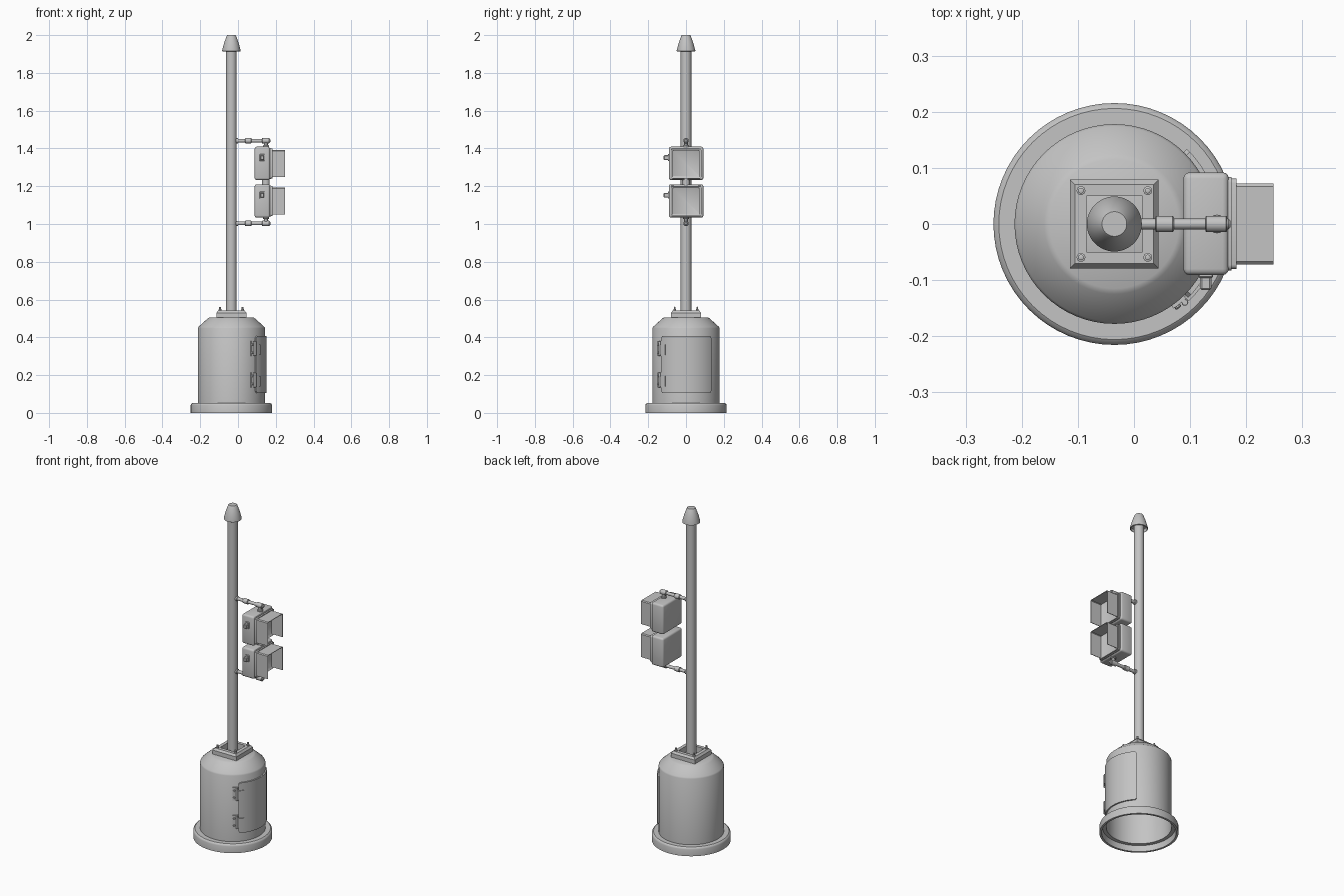
import bpy, bmesh, math
from mathutils import Matrix, Vector

if "Cube" in bpy.data.objects:
    bpy.data.objects.remove(bpy.data.objects["Cube"])

CX = -0.035          # column axis
grey = bpy.data.materials.new("painted_grey_metal")
grey.diffuse_color = (0.55, 0.55, 0.55, 1)
grey.use_nodes = True
grey.node_tree.nodes["Principled BSDF"].inputs["Base Color"].default_value = grey.diffuse_color


def finish(name, bm, angle=35):
    bmesh.ops.remove_doubles(bm, verts=bm.verts, dist=1e-5)
    bmesh.ops.recalc_face_normals(bm, faces=bm.faces)
    me = bpy.data.meshes.new(name)
    bm.to_mesh(me)
    bm.free()
    me.materials.append(grey)
    for p in me.polygons:
        p.use_smooth = True
    me.set_sharp_from_angle(angle=math.radians(angle))
    ob = bpy.data.objects.new(name, me)
    bpy.context.collection.objects.link(ob)
    return ob


def lathe(name, profile, origin=(CX, 0, 0), axis=(0, 0, 1), seg=48, turn=0.0, closed=False):
    """Revolve (radius, height) points about an axis."""
    bm = bmesh.new()
    rot = Vector((0, 0, 1)).rotation_difference(Vector(axis)).to_matrix().to_4x4()
    m = Matrix.Translation(origin) @ rot
    rings = []
    for r, h in profile:
        if r == 0:
            rings.append([bm.verts.new(m @ Vector((0, 0, h)))] * seg)
        else:
            rings.append([bm.verts.new(m @ Vector((r * math.cos(a), r * math.sin(a), h)))
                          for a in (turn + 2 * math.pi * i / seg for i in range(seg))])
    if closed:
        rings.append(rings[0])
    for a, b in zip(rings, rings[1:]):
        for i in range(seg):
            j = (i + 1) % seg
            bm.faces.new(list(dict.fromkeys((a[i], a[j], b[j], b[i]))))
    return finish(name, bm)


def rod(name, p, q, r, seg=16, bev=0.002):
    d = Vector(q) - Vector(p)
    L = d.length
    return lathe(name, [(0, 0), (r - bev, 0), (r, bev), (r, L - bev), (r - bev, L), (0, L)],
                 p, d.normalized(), seg)


def box(name, lo, hi, bev=0.0, seg=2, edges=None):
    bm = bmesh.new()
    lo, hi = Vector(lo), Vector(hi)
    bmesh.ops.create_cube(bm, size=1, matrix=Matrix.Translation((lo + hi) / 2)
                          @ Matrix.Diagonal((*(hi - lo), 1)))
    if bev:
        es = [e for e in bm.edges if edges is None or edges(e)]
        bmesh.ops.bevel(bm, geom=es, offset=bev, segments=seg, affect='EDGES', profile=0.5)
    return finish(name, bm)


def curved_plate(name, a0, a1, z0, z1, r0, r1, corner=0.0, n=24):
    """Plate wrapped on the base: outline in (angle, z), extruded radially."""
    ts = [i / n for i in range(n + 1)]
    bm = bmesh.new()
    cols = []
    for t in ts:
        a = math.radians(a0 + (a1 - a0) * t)
        d = min(t, 1 - t) * math.radians(a1 - a0) * r1
        k = corner - math.sqrt(max(0, corner**2 - (corner - d)**2)) if d < corner else 0
        cols.append([bm.verts.new((CX + r * math.cos(a), r * math.sin(a), z))
                     for r, z in ((r0, z0 + k), (r1, z0 + k), (r1, z1 - k), (r0, z1 - k))])
    for c, d in zip(cols, cols[1:]):
        for i in range(4):
            j = (i + 1) % 4
            bm.faces.new((c[i], c[j], d[j], d[i]))
    bm.faces.new(cols[0])
    bm.faces.new(cols[-1])
    return finish(name, bm)


# Pedestal base: hollow shell and skirt ring open below
lathe("pedestal_body", [(0.178, 0.045), (0.178, 0.448), (0.174, 0.456), (0.125, 0.5),
                        (0.115, 0.506), (0, 0.506)], seg=64)
lathe("base_ring", [(0.178, 0.035), (0.178, 0.052), (0.206, 0.052), (0.213, 0.047),
                    (0.2155, 0.04), (0.2155, 0), (0.203, 0), (0.199, 0.035)], seg=64, closed=True)

# Access door with two hinges
curved_plate("access_door", -45, 46, 0.105, 0.407, 0.174, 0.186, 0.01, 40)
for i, z in enumerate((0.135, 0.302)):
    curved_plate(f"hinge_leaf_{i}", -46, -36, z + 0.005, z + 0.06, 0.18, 0.191, 0, 6)
    curved_plate(f"hinge_plate_{i}", -55, -46, z, z + 0.078, 0.174, 0.184, 0, 6)
    a = math.radians(-48)
    hx, hy = CX + 0.188 * math.cos(a), 0.188 * math.sin(a)
    rod(f"hinge_barrel_{i}", (hx, hy, z), (hx, hy, z + 0.078), 0.006, 12, 0.001)
    for k, dz in enumerate((0.018, 0.06)):
        a = math.radians(-52.5)
        d = Vector((math.cos(a), math.sin(a), 0))
        p = Vector((CX, 0, z + dz)) + d * 0.18
        rod(f"hinge_screw_{i}_{k}", p, p + d * 0.009, 0.006, 10)

# Square mounting frame with four bolts
s2 = math.sqrt(2)
lathe("mounting_frame", [(r * s2, z) for r, z in ((0.079, 0.504), (0.079, 0.53), (0.07, 0.542),
      (0.05, 0.542), (0.05, 0.504))], seg=4, turn=math.pi / 4, closed=True)
for sx in (-1, 1):
    for sy in (-1, 1):
        lathe("frame_bolt", [(0.008, 0.54), (0.008, 0.548), (0.005, 0.549), (0.005, 0.56), (0, 0.562)],
              (CX + sx * 0.0595, sy * 0.0595, 0), seg=10)

# Pole and cap
rod("pole", (CX, 0, 0.505), (CX, 0, 1.95), 0.028, 40)
lathe("pole_cap", [(0.027, 1.935), (0.043, 1.93), (0.045, 1.913), (0.049, 1.915), (0.049, 1.92),
                   (0.038, 1.96), (0.025, 1.996), (0.022, 2.0), (0, 2.0)])

# Two signal heads
PX = 0.148
for name, z0 in (("upper", 1.233), ("lower", 1.034)):
    z1 = z0 + 0.176
    box(f"{name}_housing", (0.088, -0.091, z0), (0.169, 0.092, z1), 0.011, 3)
    along_x = lambda e: abs((e.verts[0].co - e.verts[1].co).x) > 0.005
    box(f"{name}_door_gasket", (0.165, -0.083, z0 + 0.006), (0.174, 0.084, z1 - 0.006), 0.01, 3, along_x)
    # raised door frame around a sunken lens
    f = box(f"{name}_door_frame", (0.172, -0.08, z0 + 0.009), (0.183, 0.081, z1 - 0.009), 0.008, 3, along_x)
    bm = bmesh.new()
    bm.from_mesh(f.data)
    face = max(bm.faces, key=lambda q: q.calc_center_median().x)
    bmesh.ops.inset_region(bm, faces=[face], thickness=0.011)
    bmesh.ops.translate(bm, verts=face.verts, vec=(-0.007, 0, 0))
    bm.to_mesh(f.data)
    bm.free()
    f.data.set_sharp_from_angle(angle=math.radians(35))
    # visor: top and two sides, open below
    bm = bmesh.new()
    lo, hi, yv, t = z0 + 0.017, z1 - 0.017, 0.072, 0.003
    path = [(-yv, lo), (-yv, hi - 0.005), (-yv + 0.005, hi), (yv - 0.005, hi), (yv, hi - 0.005), (yv, lo),
            (yv - t, lo), (yv - t, hi - 0.006), (yv - 0.006, hi - t), (-yv + 0.006, hi - t),
            (-yv + t, hi - 0.006), (-yv + t, lo)]
    a, b = ([bm.verts.new((x, y, z)) for y, z in path] for x in (0.176, 0.249))
    for i in range(12):
        j = (i + 1) % 12
        bm.faces.new((a[i], a[j], b[j], b[i]))
    for ring in (a, b):
        for i in range(5):
            bm.faces.new((ring[i], ring[i + 1], ring[10 - i], ring[11 - i]))
    finish(f"{name}_visor", bm)
    # side latch
    zc = z0 + 0.118
    box(f"{name}_latch_plate", (0.115, -0.096, zc - 0.018), (0.141, -0.088, zc + 0.02), 0.002, 1)
    box(f"{name}_latch", (0.118, -0.118, zc - 0.013), (0.138, -0.09, zc + 0.013), 0.003, 1)

rod("head_coupling", (PX, 0, 1.2), (PX, 0, 1.245), 0.02, 20)

# Bracket arms above and below the heads
for name, z, s in (("upper", 1.441, -1), ("lower", 1.003, 1)):
    rod(f"{name}_arm_flange", (CX + 0.02, 0, z), (0.001, 0, z), 0.014)
    rod(f"{name}_arm_pipe", (CX + 0.02, 0, z), (0.15, 0, z), 0.0095)
    rod(f"{name}_arm_union", (0.038, 0, z), (0.071, 0, z), 0.0145)
    rod(f"{name}_elbow", (0.127, 0, z), (0.166, 0, z), 0.0145)
    rod(f"{name}_elbow_end", (0.16, 0, z), (0.172, 0, z), 0.01, 16, 0.004)
    rod(f"{name}_drop_pipe", (PX, 0, z), (PX, 0, z + s * 0.04), 0.0095)
    rod(f"{name}_drop_collar", (PX, 0, z + s * 0.024), (PX, 0, z + s * 0.038), 0.016)
